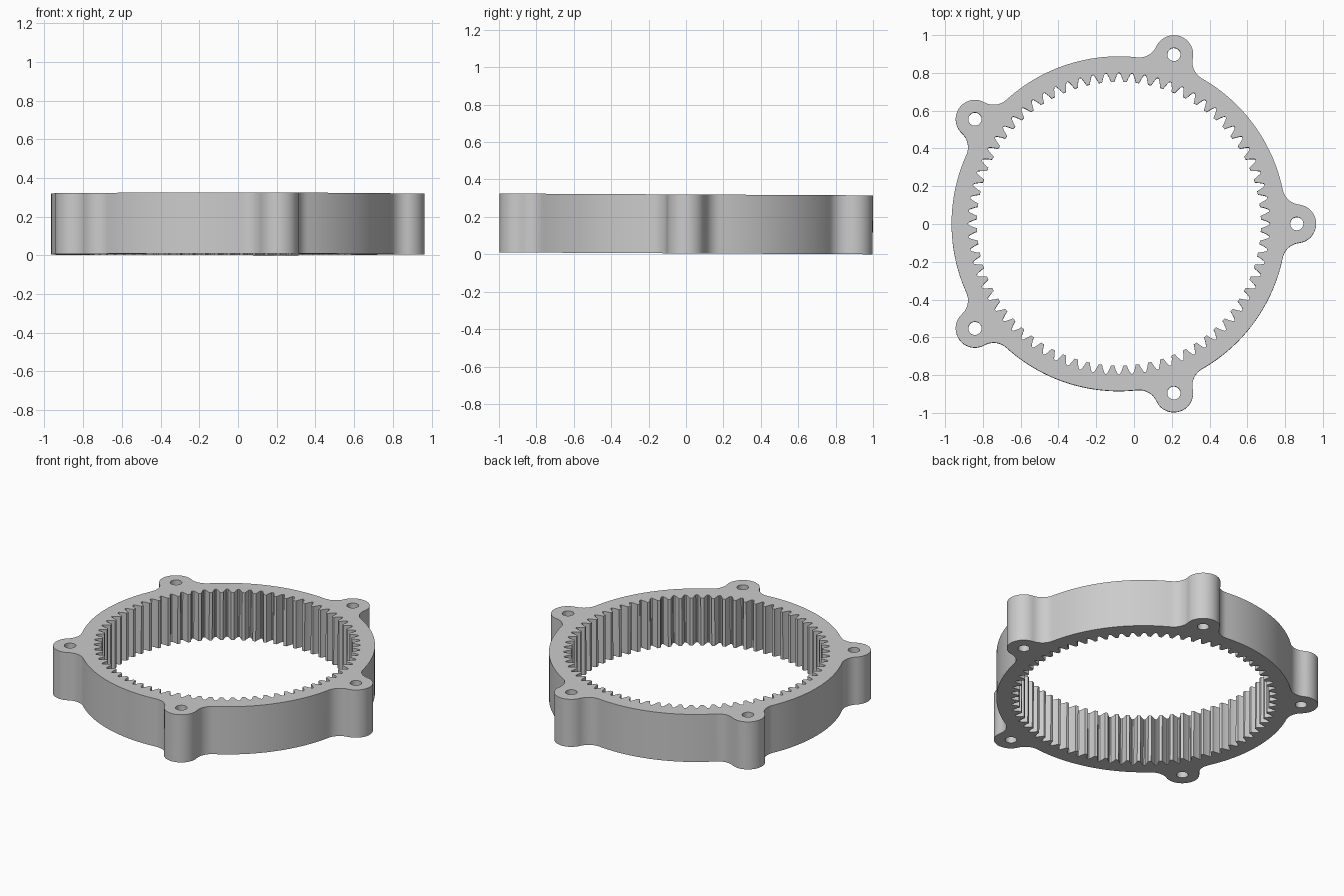
import bpy, bmesh
from math import pi, cos, sin, acos, atan2, radians
from mathutils import Vector, Matrix

if "Cube" in bpy.data.objects:
    bpy.data.objects.remove(bpy.data.objects["Cube"])

CX, H = -0.08, 0.315               # ring centre in x, thickness
R, LUG_D, LUG_R, HOLE_R, FIL = 0.886, 0.942, 0.102, 0.035, 0.10
TEETH = 72


def polar(r, a, c=(0, 0)):
    return Vector((c[0] + r * cos(a), c[1] + r * sin(a)))


def arc(c, r, a0, a1, n):
    return [polar(r, a0 + (a1 - a0) * i / n, c) for i in range(n + 1)]


def turn(points, a):
    return [Matrix.Rotation(a, 2) @ p for p in points]


# Outer outline: one lug with tangent fillets, plus the ring arc to the next lug
d1, d2 = R + FIL, LUG_R + FIL
phi = acos((d1 * d1 + LUG_D ** 2 - d2 * d2) / (2 * d1 * LUG_D))
fc, lc = polar(d1, phi), Vector((LUG_D, 0))
out = atan2((fc - lc).y, (fc - lc).x)
lug = arc(lc, LUG_R, -out, out, 28)
fillet = arc(fc, FIL, out - pi, phi - pi, 10)
if abs((out - pi) - (phi - pi)) > pi:
    fillet = arc(fc, FIL, out - pi, phi + pi, 10)
mirror = [Vector((p.x, -p.y)) for p in reversed(fillet)]
rim = arc((0, 0), R, phi, 2 * pi / 5 - phi, 24)
segment = mirror[:-1] + lug[:-1] + fillet[:-1] + rim[:-1]
outer = [p for k in range(5) for p in turn(segment, k * 2 * pi / 5)]

# Internal gear teeth: (radius, half width of tooth in degrees)
flank = [(0.796, 2.05), (0.790, 1.82), (0.773, 1.25), (0.760, 0.90), (0.752, 0.70)]
tooth = [polar(r, -radians(w)) for r, w in flank]
tooth += [polar(r, radians(w)) for r, w in reversed(flank)]
tooth.append(polar(0.799, pi / TEETH))
inner = [p for k in range(TEETH)
         for p in turn(tooth, (k + 0.5) * 2 * pi / TEETH)]

# Bolt holes
holes = [arc(polar(LUG_D, k * 2 * pi / 5), HOLE_R, 0, 2 * pi, 32)[:-1] for k in range(5)]

# Fill the profile and extrude it
bm = bmesh.new()
edges = []
for loop in [outer, inner] + holes:
    vs = [bm.verts.new((p.x + CX, p.y, 0)) for p in loop]
    edges += [bm.edges.new((vs[i - 1], vs[i])) for i in range(len(vs))]
bmesh.ops.triangle_fill(bm, edges=edges, use_beauty=True, normal=(0, 0, 1))
ext = bmesh.ops.extrude_face_region(bm, geom=bm.faces[:], use_keep_orig=True)
bmesh.ops.translate(bm, vec=(0, 0, H),
                    verts=[g for g in ext["geom"] if isinstance(g, bmesh.types.BMVert)])
bmesh.ops.recalc_face_normals(bm, faces=bm.faces[:])

# The part leans very slightly towards the back
bmesh.ops.rotate(bm, verts=bm.verts[:], matrix=Matrix.Rotation(-0.005, 3, 'X'))
low = min(v.co.z for v in bm.verts)
bmesh.ops.translate(bm, verts=bm.verts[:], vec=(0, 0, -low))

mesh = bpy.data.meshes.new("ring_gear")
bm.to_mesh(mesh)
bm.free()
ring = bpy.data.objects.new("ring_gear", mesh)
bpy.context.collection.objects.link(ring)
bpy.context.view_layer.objects.active = ring
ring.select_set(True)
bpy.ops.object.shade_smooth_by_angle(angle=radians(25))
